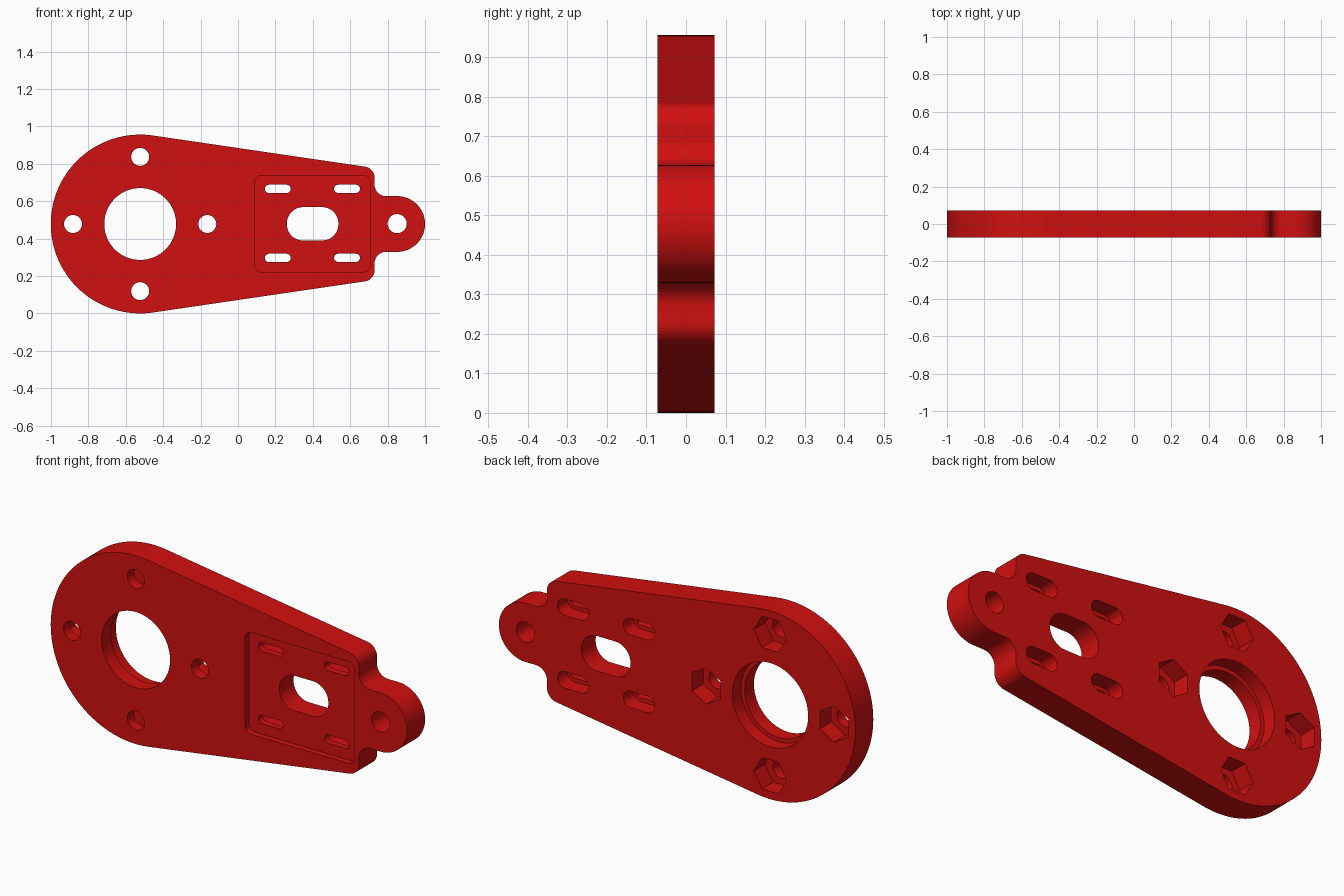
import bpy, bmesh, math
from mathutils import Vector

if "Cube" in bpy.data.objects:
    bpy.data.objects.remove(bpy.data.objects["Cube"])

HALF = 0.072              # half the plate thickness
MID = 0.478               # height of the centre line
BOSS_X, BOSS_R = -0.523, 0.478
EAR_X, EAR_R = 0.851, 0.149

red = bpy.data.materials.new("red plastic")
red.diffuse_color = (0.64, 0.005, 0.005, 1)
red.use_nodes = True
red.node_tree.nodes["Principled BSDF"].inputs["Base Color"].default_value = red.diffuse_color


def arc(cx, cz, r, a0, a1, n):
    """Points of an arc, angles in degrees."""
    return [(cx + r * math.cos(math.radians(a0 + (a1 - a0) * i / n)),
             cz + r * math.sin(math.radians(a0 + (a1 - a0) * i / n))) for i in range(n + 1)]


def circle(cx, cz, r, n=64, turn=0):
    return arc(cx, cz, r, turn, turn + 360, n)[:-1]


def rounded(cx, cz, w, h, r, n=10):
    """Rounded rectangle outline, also used for slots."""
    pts = []
    for k, (sx, sz) in enumerate([(1, 1), (-1, 1), (-1, -1), (1, -1)]):
        pts += arc(cx + sx * (w / 2 - r), cz + sz * (h / 2 - r), r, 90 * k, 90 * k + 90, n)
    return pts


def prism(name, outline, y0, y1):
    """Extrude an x-z outline from y0 to y1."""
    bm = bmesh.new()
    verts = [bm.verts.new((x, y0, z)) for x, z in outline]
    bmesh.ops.remove_doubles(bm, verts=verts, dist=1e-5)
    face = bm.faces.new([v for v in verts if v.is_valid])
    ext = bmesh.ops.extrude_face_region(bm, geom=[face])
    moved = [g for g in ext["geom"] if isinstance(g, bmesh.types.BMVert)]
    bmesh.ops.translate(bm, verts=moved, vec=Vector((0, y1 - y0, 0)))
    bmesh.ops.recalc_face_normals(bm, faces=bm.faces)
    mesh = bpy.data.meshes.new(name)
    bm.to_mesh(mesh)
    bm.free()
    ob = bpy.data.objects.new(name, mesh)
    bpy.context.collection.objects.link(ob)
    return ob


# Upper half of the plate outline, from the ear tip round to the far left
tilt = 81.65              # direction of the tapered edge's normal
edge_x, corner_r, fillet = 0.73, 0.06, 0.062
nx, nz = math.cos(math.radians(tilt)), math.sin(math.radians(tilt))
corner_x = edge_x - corner_r
corner_z = (BOSS_R - corner_r - (corner_x - BOSS_X) * nx) / nz
upper = arc(EAR_X, 0, EAR_R, 0, 90, 24)
upper += arc(edge_x + fillet, EAR_R + fillet, fillet, 270, 180, 12)
upper += arc(corner_x, corner_z, corner_r, 0, tilt, 12)
upper += arc(BOSS_X, 0, BOSS_R, tilt, 180, 40)
outline = [(x, MID + z) for x, z in upper]
outline += [(x, MID - z) for x, z in reversed(upper[1:-1])]
plate = prism("mounting_plate", outline, -HALF, HALF)
plate.data.materials.append(red)

OUT = HALF + 0.05
cutters = []


def through(name, pts):
    cutters.append(prism(name, pts, -OUT, OUT))


def from_back(name, pts, depth):
    cutters.append(prism(name, pts, HALF - depth, OUT))


# Shallow rounded recess in the front
cutters.append(prism("front_recess", rounded(0.398, 0.48, 0.615, 0.516, 0.035), -OUT, -HALF + 0.03))

# Large bore with a wider step at the back
through("main_bore", circle(BOSS_X, MID, 0.192, 96))
from_back("bore_step", circle(BOSS_X, MID, 0.213, 96), 0.07)

# Four bolt holes with hexagonal nut pockets at the back
for k in range(4):
    a = math.pi / 2 * k
    x, z = BOSS_X + 0.359 * math.cos(a), MID + 0.359 * math.sin(a)
    through("bolt_hole", circle(x, z, 0.048, 40))
    from_back("nut_pocket", circle(x, z, 0.092, 6, math.degrees(a) + 30), 0.09)

# Ear hole and central slot
through("ear_hole", circle(EAR_X, MID + 0.002, 0.051, 40))
through("central_slot", rounded(0.399, 0.479, 0.275, 0.178, 0.086, 16))

# Four small slots, wider at the back
for x in (0.213, 0.583):
    for z in (0.297, 0.666):
        through("small_slot", rounded(x, z, 0.138, 0.044, 0.0215))
        from_back("slot_step", rounded(x, z, 0.176, 0.084, 0.0415), 0.08)

# Cut everything out of the plate
bpy.context.view_layer.objects.active = plate
plate.select_set(True)
for c in cutters:
    mod = plate.modifiers.new("cut", 'BOOLEAN')
    mod.operation = 'DIFFERENCE'
    mod.solver = 'EXACT'
    mod.object = c
    bpy.ops.object.modifier_apply(modifier=mod.name)
for c in cutters:
    bpy.data.objects.remove(c, do_unlink=True)
for p in plate.data.polygons:
    p.material_index = 0
bpy.ops.object.shade_smooth_by_angle(angle=math.radians(30))
